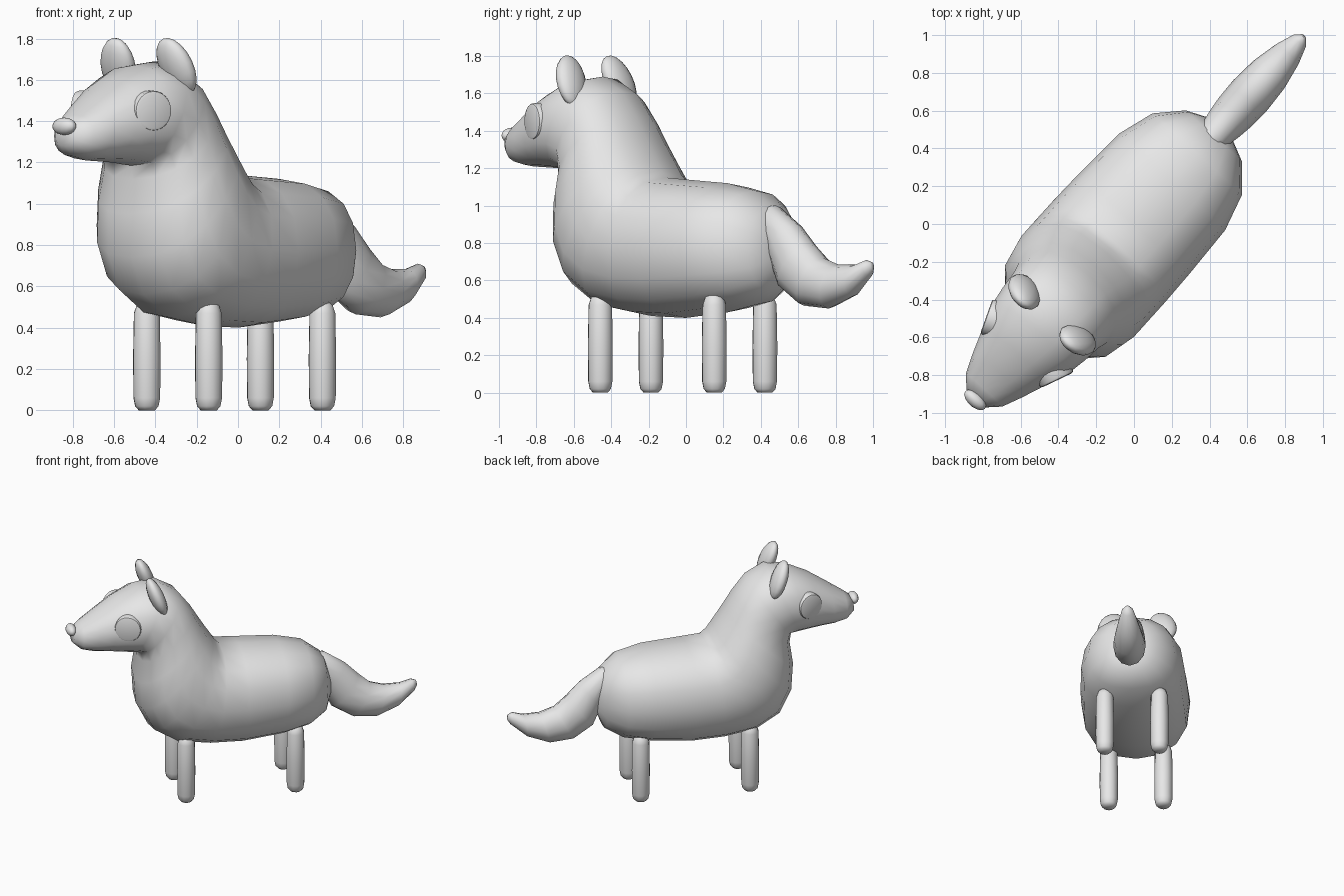
import bpy, bmesh, math
from mathutils import Matrix, Vector

cube = bpy.data.objects.get("Cube")
if cube:
    bpy.data.objects.remove(cube)

grey = bpy.data.materials.new("plain_grey")
grey.use_nodes = True
grey.diffuse_color = (0.8, 0.8, 0.8, 1)
grey.node_tree.nodes["Principled BSDF"].inputs["Base Color"].default_value = (0.8, 0.8, 0.8, 1)

# The animal is built facing local +x (left is +y), then turned to its stance
STANCE = Matrix.Rotation(math.atan2(-0.742, -0.67), 4, 'Z')


def finish(name, bm, place=Matrix(), angle=60):
    bmesh.ops.transform(bm, matrix=STANCE @ place, verts=bm.verts)
    bmesh.ops.recalc_face_normals(bm, faces=bm.faces)
    mesh = bpy.data.meshes.new(name)
    bm.to_mesh(mesh)
    bm.free()
    mesh.materials.append(grey)
    obj = bpy.data.objects.new(name, mesh)
    bpy.context.collection.objects.link(obj)
    bpy.ops.object.select_all(action='DESELECT')
    obj.select_set(True)
    bpy.context.view_layer.objects.active = obj
    bpy.ops.object.shade_smooth_by_angle(angle=math.radians(angle))
    return obj


def loft(name, sections, sides=16, power=1.0, place=Matrix()):
    """Skin oval rings, each from its upper point, lower point and half width."""
    bm = bmesh.new()
    rings = []
    for tx, tz, bx, bz, width in sections:
        top, low = Vector((tx, 0, tz)), Vector((bx, 0, bz))
        mid, up = (top + low) / 2, (top - low) / 2
        ring = []
        for i in range(sides):
            a = math.tau * i / sides
            c, s = (math.copysign(abs(k) ** power, k) for k in (math.cos(a), math.sin(a)))
            ring.append(bm.verts.new(mid + up * s + Vector((0, width * c, 0))))
        rings.append(ring)
    for r, q in zip(rings, rings[1:]):
        for i in range(sides):
            j = (i + 1) % sides
            bm.faces.new((r[i], r[j], q[j], q[i]))
    bm.faces.new(rings[0])
    bm.faces.new(rings[-1])
    return finish(name, bm, place)


# Torso, neck and head in one skin: rings fan round the nape, then the throat
loft("body_and_head", [
    (-.68, .84, -.68, .66, .09),
    (-.63, .99, -.63, .54, .20),
    (-.50, 1.08, -.50, .47, .32),
    (-.30, 1.12, -.30, .43, .38),
    (0, 1.14, 0, .40, .395),
    (.14, 1.15, .25, .41, .40),
    (.18, 1.19, .50, .45, .40),
    (.21, 1.24, .68, .56, .40),
    (.25, 1.30, .77, .74, .385),
    (.30, 1.38, .785, .95, .35),
    (.36, 1.48, .76, 1.12, .315),
    (.46, 1.61, .77, 1.185, .30),
    (.60, 1.69, .83, 1.19, .29),
    (.76, 1.67, .91, 1.20, .27),
    (.92, 1.60, 1.00, 1.205, .22),
    (1.06, 1.51, 1.10, 1.21, .175),
    (1.18, 1.43, 1.19, 1.23, .13),
    (1.24, 1.39, 1.25, 1.28, .07),
], power=0.87)

# Tail: drops from the rump and curls up to a point
loft("tail", [
    (-.53, 1.00, -.55, .95, .04),
    (-.65, 1.00, -.58, .83, .085),
    (-.80, .90, -.64, .70, .105),
    (-.90, .80, -.70, .56, .115),
    (-.99, .72, -.85, .465, .12),
    (-1.10, .685, -1.03, .45, .11),
    (-1.22, .685, -1.20, .515, .08),
    (-1.30, .71, -1.32, .62, .045),
    (-1.335, .70, -1.345, .66, .015),
], sides=12)

# Legs: slim posts with rounded ends
LEG = [(0, .04), (.02, .058), (.06, .066), (.25, .068), (.47, .064), (.51, .05), (.535, .02)]
for end, x in (("front", .435), ("back", -.386)):
    for side, y in (("left", .202), ("right", -.202)):
        loft(f"{end}_{side}_leg", [(r, z, -r, z, r) for z, r in LEG],
             sides=12, place=Matrix.Translation((x, y, 0)))


def ellipsoid(name, radii, place):
    bm = bmesh.new()
    bmesh.ops.create_uvsphere(bm, u_segments=14, v_segments=10, radius=1)
    bmesh.ops.scale(bm, vec=radii, verts=bm.verts)
    return finish(name, bm, place)


# Nose
ellipsoid("nose", (.038, .07, .042), Matrix.Translation((1.255, 0, 1.375)))

for side, s in (("left", 1), ("right", -1)):
    # Ears: flat leaves leaning forward, lower edge outward
    ellipsoid(f"{side}_ear", (.055, .10, .15),
              Matrix.Translation((.655, .19 * s, 1.665))
              @ Matrix.Rotation(math.radians(22), 4, 'Y')
              @ Matrix.Rotation(math.radians(14 * s), 4, 'X'))

    # Eyes: bevelled discs on the cheeks
    bm = bmesh.new()
    bmesh.ops.create_cone(bm, cap_ends=True, segments=24, radius1=.098, radius2=.098, depth=.06)
    rim = [e for e in bm.edges if all(v.co.z > 0 for v in e.verts)]
    bmesh.ops.bevel(bm, geom=rim, offset=.014, segments=2, affect='EDGES', profile=.5)
    aim = Vector((.38, .92 * s, 0)).to_track_quat('Z', 'Y').to_matrix().to_4x4()
    finish(f"{side}_eye", bm, Matrix.Translation((.875, .225 * s, 1.45)) @ aim, 40)
